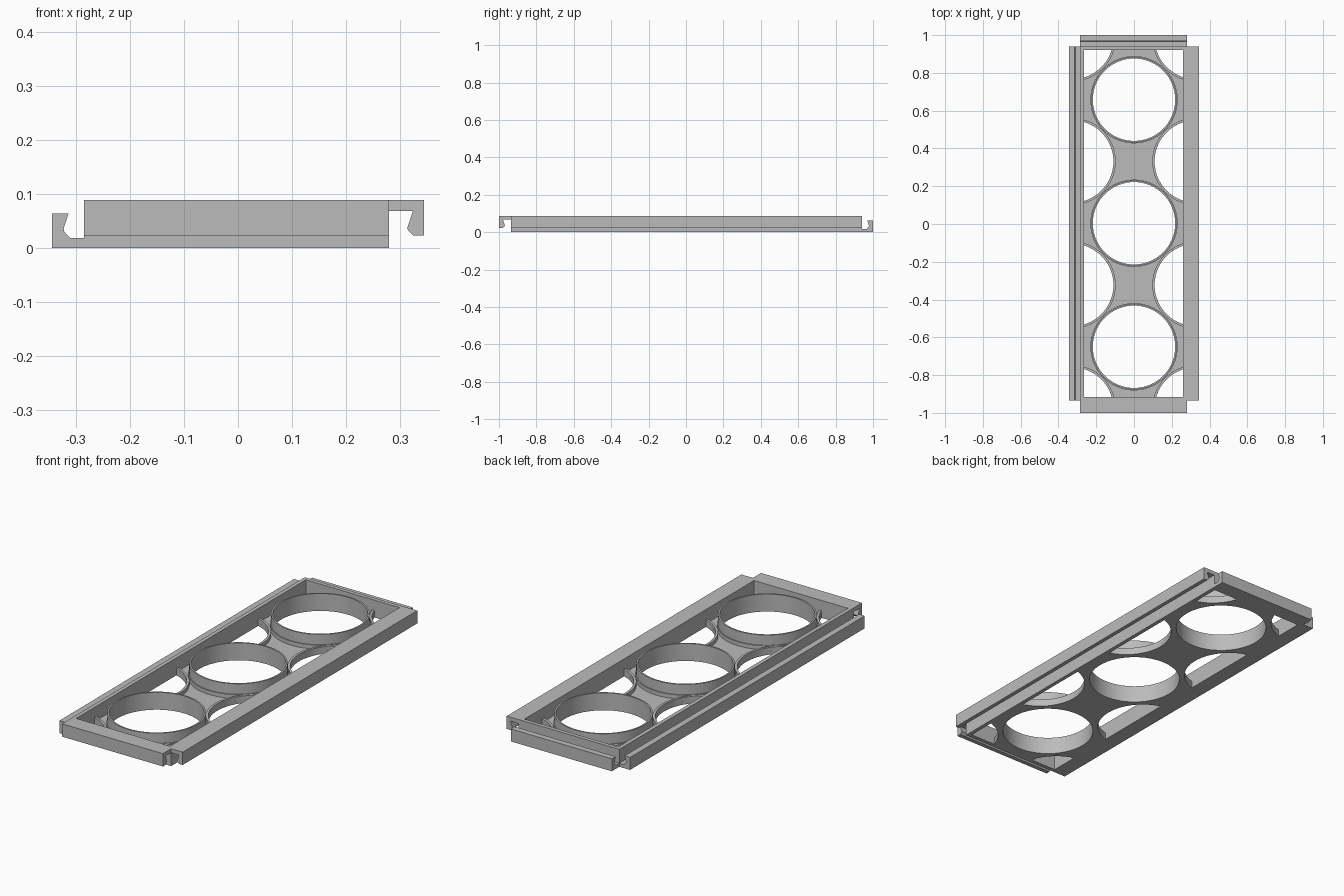
import bpy, bmesh, math
from mathutils import Vector

if "Cube" in bpy.data.objects:
    bpy.data.objects.remove(bpy.data.objects["Cube"])

H = 0.088          # overall height
FLOOR = 0.016      # floor plate thickness
RIM = 0.036        # height of the low rims around the holes
R = 0.218          # hole radius
X0, X1, Y0, Y1 = -0.285, 0.28, -0.935, 0.94   # outer faces of the frame walls
WALL = 0.02
PITCH = 0.327      # half the spacing of the hole lattice
CY = 0.004

grey = bpy.data.materials.new("light_grey")
grey.diffuse_color = (0.5, 0.5, 0.5, 1)
grey.use_nodes = True
grey.node_tree.nodes["Principled BSDF"].inputs["Base Color"].default_value = grey.diffuse_color


def finish(name, bm, smooth=False):
    bmesh.ops.recalc_face_normals(bm, faces=bm.faces)
    me = bpy.data.meshes.new(name)
    bm.to_mesh(me)
    bm.free()
    me.materials.append(grey)
    ob = bpy.data.objects.new(name, me)
    bpy.context.collection.objects.link(ob)
    if smooth:
        bpy.ops.object.select_all(action='DESELECT')
        bpy.context.view_layer.objects.active = ob
        ob.select_set(True)
        bpy.ops.object.shade_smooth_by_angle(angle=math.radians(30))
    return ob


def rail(name, profile, start, along, outward):
    """Extrude a (outward distance, height) profile along one side."""
    bm = bmesh.new()
    out = Vector(outward)
    vs = [bm.verts.new(Vector(start) + out * t + Vector((0, 0, z))) for t, z in profile]
    face = bm.faces.new(vs)
    ext = bmesh.ops.extrude_face_region(bm, geom=[face])
    moved = [g for g in ext['geom'] if isinstance(g, bmesh.types.BMVert)]
    bmesh.ops.translate(bm, verts=moved, vec=Vector(along))
    return finish(name, bm)


def arc_wall(name, cx, cy, r0, r1, z0, z1, a0=0.0, a1=2 * math.pi, n=72):
    """Curved wall of rectangular section; a full turn makes a closed ring."""
    bm = bmesh.new()
    full = abs(a1 - a0 - 2 * math.pi) < 1e-6
    rows = []
    for i in range(n if full else n + 1):
        a = a0 + (a1 - a0) * i / n
        c, s = math.cos(a), math.sin(a)
        rows.append([bm.verts.new((cx + r * c, cy + r * s, z))
                     for r, z in ((r0, z0), (r1, z0), (r1, z1), (r0, z1))])
    for i in range(n):
        p, q = rows[i], rows[(i + 1) % len(rows)]
        for k in range(4):
            m = (k + 1) % 4
            bm.faces.new((p[k], p[m], q[m], q[k]))
    if not full:
        bm.faces.new(rows[0])
        bm.faces.new(rows[-1])
    return finish(name, bm, smooth=True)


# Frame walls with their interlocking hooks
lower_hook = [(-WALL, 0), (0.06, 0), (0.06, 0.063), (0.029, 0.063), (0.038, 0.036),
              (0.037, 0.03), (0.026, 0.018), (0, 0.018), (0, H), (-WALL, H)]
upper_hook = [(-WALL, 0), (0, 0), (0, 0.068), (0.044, 0.068), (0.033, 0.035),
              (0.044, 0.023), (0.065, 0.023), (0.065, H), (-WALL, H)]
LX, LY = X1 - X0, Y1 - Y0
rail("left_rail", lower_hook, (X0, Y0, 0), (0, LY, 0), (-1, 0, 0))
rail("right_rail", upper_hook, (X1, Y0, 0), (0, LY, 0), (1, 0, 0))
rail("back_rail", lower_hook, (X0, Y1, 0), (LX, 0, 0), (0, 1, 0))
rail("front_rail", upper_hook, (X0, Y0, 0), (LX, 0, 0), (0, -1, 0))

# Hole lattice: three whole holes, four half holes, four corner holes
whole = [(0, CY + k * 2 * PITCH) for k in (-1, 0, 1)]
partial = [(sx * PITCH, CY + k * PITCH) for sx in (-1, 1) for k in (-3, -1, 1, 3)]

# Floor plate with the holes cut through
bm = bmesh.new()
bmesh.ops.create_cube(bm, size=1)
ix0, ix1, iy0, iy1 = X0 + WALL, X1 - WALL, Y0 + WALL, Y1 - WALL
for v in bm.verts:
    v.co = (ix0 if v.co.x < 0 else ix1, iy0 if v.co.y < 0 else iy1, 0 if v.co.z < 0 else FLOOR)
floor = finish("floor_plate", bm)
bm = bmesh.new()
for cx, cy in whole + partial:
    res = bmesh.ops.create_cone(bm, cap_ends=True, segments=72, radius1=R, radius2=R, depth=0.2)
    bmesh.ops.translate(bm, verts=res['verts'], vec=(cx, cy, 0))
cutter = finish("hole_cutter", bm)
mod = floor.modifiers.new("holes", 'BOOLEAN')
mod.operation = 'DIFFERENCE'
mod.solver = 'EXACT'
mod.object = cutter
bpy.ops.object.select_all(action='DESELECT')
bpy.context.view_layer.objects.active = floor
floor.select_set(True)
bpy.ops.object.modifier_apply(modifier=mod.name)
bpy.data.objects.remove(cutter)

# Tall rings, each with a low outer rim
for i, (cx, cy) in enumerate(whole):
    arc_wall(f"ring_{i}", cx, cy, R, R + 0.008, 0, H)
    arc_wall(f"ring_rim_{i}", cx, cy, R + 0.007, R + 0.013, 0.004, RIM)

# Low rims around the part holes, ending inside the frame walls
for i, (cx, cy) in enumerate(partial):
    wx = (X0 if cx < 0 else X1) + math.copysign(WALL / 2, -cx)
    lim = math.acos(min(1, abs(wx - cx) / (R + 0.01)))
    lo, hi = -lim, lim
    if cy > 0.9:
        hi = -math.asin((cy - (Y1 - WALL / 2)) / (R + 0.01))
    elif cy < -0.9:
        lo = math.asin(((Y0 + WALL / 2) - cy) / (R + 0.01))
    if cx > 0:
        lo, hi = math.pi - hi, math.pi - lo
    arc_wall(f"side_rim_{i}", cx, cy, R, R + 0.012, 0.002, RIM, lo, hi, 32)
